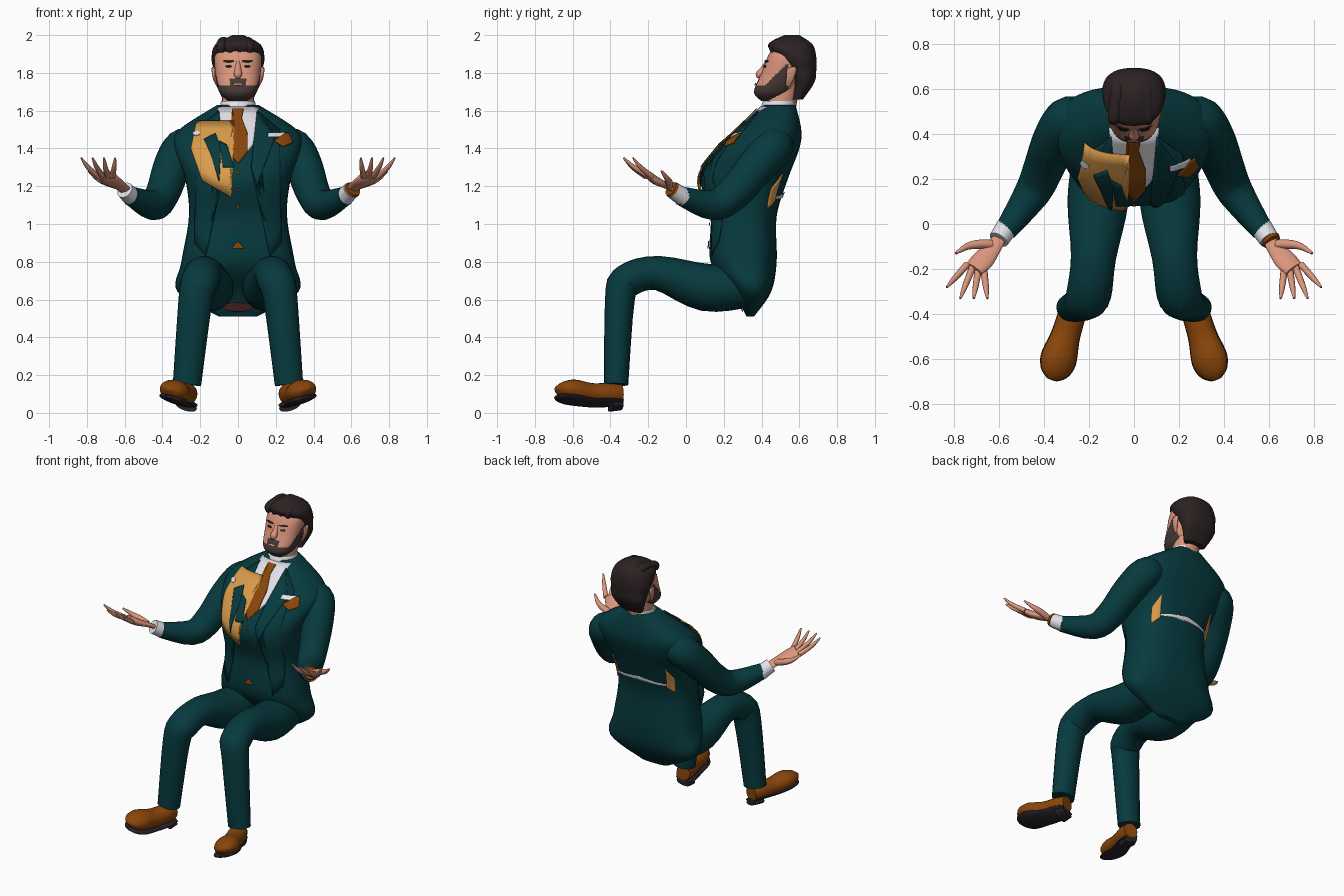
import bpy, bmesh, math
from mathutils import Vector
from mathutils.bvhtree import BVHTree

if "Cube" in bpy.data.objects:
    bpy.data.objects.remove(bpy.data.objects["Cube"])


def material(name, red, green, blue):
    mat = bpy.data.materials.new(name)
    mat.use_nodes = True
    colour = (red, green, blue, 1)
    mat.diffuse_color = colour
    mat.node_tree.nodes["Principled BSDF"].inputs["Base Color"].default_value = colour
    return mat


TEAL = material("teal cloth", .002, .042, .048)
HAIR = material("dark hair", .025, .016, .016)
BEARD = material("beard brown", .06, .04, .037)
SKIN = material("skin", .7, .3, .2)
LEATHER = material("brown leather", .25, .06, .003)
AMBER = material("amber lining", .7, .33, .07)
WHITE = material("white shirt", .75, .75, .8)
SOLE = material("black sole", .02, .015, .02)
MAROON = material("maroon lining", .08, .025, .025)


def finish(bm, name, mat):
    bmesh.ops.recalc_face_normals(bm, faces=bm.faces[:])
    mesh = bpy.data.meshes.new(name)
    bm.to_mesh(mesh)
    bm.free()
    mesh.materials.append(mat)
    obj = bpy.data.objects.new(name, mesh)
    bpy.context.collection.objects.link(obj)
    bpy.ops.object.select_all(action="DESELECT")
    obj.select_set(True)
    bpy.context.view_layer.objects.active = obj
    bpy.ops.object.shade_smooth_by_angle(angle=math.radians(50))
    return obj


def smooth_rows(rows, steps):
    """Round off a list of rows with a spline through them."""
    result = []
    last = len(rows) - 1
    for i in range(last):
        before, start, end, after = (rows[min(max(i + k, 0), last)] for k in (-1, 0, 1, 2))
        for step in range(steps):
            t = step / steps
            row = []
            for a, b, c, d in zip(before, start, end, after):
                slope, curve, twist = c - a, 2*a - 5*b + 4*c - d, 3*(b - c) + d - a
                row.append(b + t * (slope + t * (curve + t * twist)) / 2)
            result.append(row)
    result.append(rows[last])
    return result


def skin_rings(name, rings, mat):
    bm = bmesh.new()
    loops = [[bm.verts.new(point) for point in ring] for ring in rings]
    for low, high in zip(loops, loops[1:]):
        for i in range(len(low)):
            bm.faces.new((low[i - 1], low[i], high[i], high[i - 1]))
    bm.faces.new(loops[0])
    bm.faces.new(loops[-1])
    return finish(bm, name, mat)


def body(name, mat, rows, sides=40, steps=6, square=.85):
    """Stack of level rounded rings; each row is height, front, back, half width."""
    rings = []
    for z, front, back, width in smooth_rows(rows, steps):
        ring = []
        for i in range(sides):
            angle = math.tau * i / sides
            c, s = math.cos(angle), math.sin(angle)
            x = math.copysign(abs(c) ** square, c) * width
            y = math.copysign(abs(s) ** square, s) * (back - front) / 2
            ring.append((x, (front + back) / 2 + y, z))
        rings.append(ring)
    return skin_rings(name, rings, mat)


def limb(name, mat, rows, side=1, flat=1, axis=(1, 0, 0), sides=20, taper=0):
    """Tube along a path; each row is x, y, z, radius. Taper flattens it toward the end."""
    rows = smooth_rows(rows, 4)
    centres = [Vector(row[:3]) for row in rows]
    rings = []
    for i, centre in enumerate(centres):
        along = (centres[min(i + 1, len(rows) - 1)] - centres[max(i - 1, 0)]).normalized()
        across = Vector(axis)
        across = (across - along * across.dot(along)).normalized() * rows[i][3]
        up = along.cross(across) * (flat - taper * i / len(rows))
        ring = []
        for j in range(sides):
            angle = math.tau * j / sides
            point = centre + across * math.cos(angle) + up * math.sin(angle)
            ring.append((point.x * side, point.y, point.z))
        rings.append(ring)
    return skin_rings(name, rings, mat)


def plate(name, mat, target, outline, lift=.006, side=1, facing=1):
    """Thin panel laid over a target from an x, z outline; facing -1 lays it on the back."""
    mesh = target.data
    tree = BVHTree.FromPolygons([v.co for v in mesh.vertices], [p.vertices[:] for p in mesh.polygons])
    bm = bmesh.new()
    bm.faces.new([bm.verts.new((x * side, 0, z)) for x, z in outline])
    bmesh.ops.triangulate(bm, faces=bm.faces[:])
    bmesh.ops.subdivide_edges(bm, edges=bm.edges[:], cuts=6, use_grid_fill=True)
    toward = Vector((0, facing, 0))
    for vert in bm.verts:
        start = vert.co - toward * 3
        hit = tree.ray_cast(start, toward)[0] or tree.find_nearest(start)[0]
        vert.co = hit - toward * lift
    obj = finish(bm, name, mat)
    thickness = obj.modifiers.new("thickness", "SOLIDIFY")
    thickness.thickness = .005
    thickness.offset = 0


def mirrored(half):
    return half + [(-x, z) for x, z in reversed(half) if x]


def oval(x, z, width, height):
    turns = [math.tau * i / 10 for i in range(10)]
    return [(x + width * math.cos(a), z + height * math.sin(a)) for a in turns]


# Jacket with its tail
jacket = body("jacket", TEAL, [
    (1.63, .41, .58, .11), (1.5, .28, .61, .31), (1.4, .18, .6, .34), (1.24, .08, .54, .28),
    (1.04, .13, .48, .26), (.8, .13, .48, .3), (.64, .25, .45, .32), (.51, .32, .36, .1)], square=.78)
for side in (1, -1):
    plate("jacket_front", TEAL, jacket, [(.1, 1.6), (.22, 1.5), (.23, .9), (.17, .83), (.07, 1.3)], side=side)
    plate("lapel", TEAL, jacket, [(.1, 1.6), (.2, 1.47), (.1, 1.2), (.07, 1.3)], .012, side)
    plate("back_patch", AMBER, jacket, [(.2, 1.27), (.23, 1.19), (.22, 1.08), (.18, 1.12)], side=side, facing=-1)
plate("back_gap", WHITE, jacket, mirrored([(0, 1.17), (.2, 1.14), (.2, 1.13), (0, 1.145)]), facing=-1)
plate("tail_lining", MAROON, jacket, oval(0, .56, .08, .025))

# Shirt front, tie, waistcoat buttons and pocket square
plate("shirt_front", WHITE, jacket, mirrored([(.11, 1.62), (.08, 1.42), (0, 1.32)]))
plate("tie", LEATHER, jacket, mirrored([(.03, 1.61), (.02, 1.56), (.05, 1.48), (.05, 1.38), (0, 1.32)]), .016)
plate("tie_tip", LEATHER, jacket, mirrored([(.035, .87), (0, .91)]))
for i in range(4):
    plate("waistcoat_button", LEATHER, jacket, oval(0, 1 + i * .09, .008, .008))
plate("pocket_edge", WHITE, jacket, [(.16, 1.46), (.25, 1.46), (.25, 1.485), (.16, 1.48)], .016)
plate("pocket_square", LEATHER, jacket, [(.19, 1.44), (.24, 1.41), (.29, 1.43), (.27, 1.48), (.25, 1.48)], .02)

# Loose amber lining over the right chest
plate("amber_panel", AMBER, jacket,
      [(-.22, 1.545), (-.02, 1.545), (-.05, 1.4), (-.035, 1.14), (-.19, 1.23), (-.25, 1.4)], .02)
plate("panel_lapel", TEAL, jacket, [(-.18, 1.45), (-.12, 1.48), (-.09, 1.41), (-.1, 1.22), (-.14, 1.36)], .026)
plate("panel_flap", TEAL, jacket, [(-.1, 1.44), (-.06, 1.42), (-.02, 1.3), (-.08, 1.3)], .026)
plate("panel_pocket", WHITE, jacket, oval(-.22, 1.48, .02, .012), .026)

# Neck and collar
limb("neck", SKIN, [(0, .49, 1.58, .085), (0, .52, 1.75, .085)])
body("shirt_collar", WHITE, [(1.6, .385, .58, .1), (1.65, .41, .585, .09)], square=1)

# Head, with the beard chosen by height and depth
head = body("head", SKIN, [
    (1.65, .4, .48, .05), (1.7, .36, .56, .1), (1.8, .4, .62, .12), (1.9, .44, .64, .12), (1.97, .5, .6, .06)],
    sides=96, steps=14)
head.data.materials.append(BEARD)
for face in head.data.polygons:
    x, y, z = face.center
    moustache = abs(x) < .045
    top = 1.77 if moustache else 1.735 + max(0, y - .42)
    face.material_index = int(z < top and y < .54)
limb("nose", SKIN, [(0, .43, 1.86, .01), (0, .41, 1.82, .017), (0, .39, 1.79, .022), (0, .4, 1.78, .01)])
plate("lips", SKIN, head, oval(0, 1.74, .03, .006))
for side in (1, -1):
    plate("eye", SOLE, head, oval(.05, 1.835, .018, .006), .003, side)
    plate("eyebrow", HAIR, head, oval(.05, 1.862, .03, .006), .005, side)
    limb("ear", SKIN, [(.11, .54, 1.73, .01), (.125, .55, 1.77, .02), (.13, .56, 1.82, .025), (.13, .56, 1.83, .01)],
         side, flat=.4, axis=(0, 1, 0))

# Hair with locks swept back
body("hair", HAIR, [
    (1.66, .56, .62, .08), (1.75, .57, .68, .12), (1.82, .53, .69, .13), (1.88, .48, .69, .14),
    (1.95, .435, .67, .12), (2, .52, .6, .03)])
for i in range(4):
    x = i * .05 - .09
    limb("hair_lock", HAIR, [(x, .46, 1.91, .015), (x, .46, 1.945, .025), (x * .9, .52, 1.96, .03),
                             (x * .8, .6, 1.96, .03), (x * .7, .66, 1.9, .01)], flat=.8)

for side, tag in ((1, "left_"), (-1, "right_")):
    # Sleeve, cuff and open hand
    limb(tag + "sleeve", TEAL, [(.22, .48, 1.43, .08), (.29, .46, 1.4, .105), (.35, .37, 1.3, .1),
                                (.4, .25, 1.16, .09), (.45, .14, 1.1, .08), (.57, -.03, 1.15, .05)], side)
    limb(tag + "cuff", WHITE, [(.56, -.01, 1.14, .05), (.6, -.07, 1.18, .045)], side)
    limb(tag + "palm", SKIN, [(.59, -.05, 1.17, .03), (.62, -.1, 1.2, .035), (.67, -.16, 1.23, .05),
                              (.71, -.2, 1.26, .045)], side, flat=.45)
    for i, finger in enumerate(("index", "middle", "ring", "little")):
        knuckle = Vector((.74 - i * .025, -.18 - i * .01, 1.25))
        tip = Vector((.83 - i * .06, -.33 if i else -.28, 1.35))
        bend = knuckle.lerp(tip, .6) - Vector((0, 0, .01))
        limb(tag + finger + "_finger", SKIN, [(*knuckle, .016), (*bend, .013), (*tip, .005)], side, sides=10)
    limb(tag + "thumb", SKIN, [(.63, -.09, 1.2, .02), (.69, -.09, 1.22, .02), (.74, -.1, 1.24, .015),
                               (.79, -.13, 1.28, .006)], side, axis=(0, 1, 0))

    # Trouser leg
    limb(tag + "trouser_leg", TEAL, [
        (.15, .32, .67, .12), (.16, .1, .665, .135), (.18, -.15, .74, .1), (.2, -.31, .7, .1),
        (.225, -.35, .6, .09), (.27, -.37, .15, .075)], side, flat=.95, taper=.1)

    # Shoe, sole and heel, tipped outward
    tilt = (1, 0, .3)
    shoe = [(.26, -.34, .1, .045), (.275, -.4, .1, .06), (.305, -.5, .1, .065), (.335, -.6, .115, .08),
            (.355, -.66, .125, .06), (.365, -.69, .13, .02)]
    limb(tag + "shoe", LEATHER, shoe, side, 1.1, tilt, taper=.6)
    limb(tag + "sole", SOLE, [(x, y, z - .045, r + .004) for x, y, z, r in shoe], side, .25, tilt)
    limb(tag + "heel", SOLE, [(x, y, z - .065, r) for x, y, z, r in shoe[:2]], side, .4, tilt)

# Watch strap on the left wrist
limb("watch_strap", LEATHER, [(.605, -.07, 1.18, .045), (.612, -.08, 1.187, .04)])
